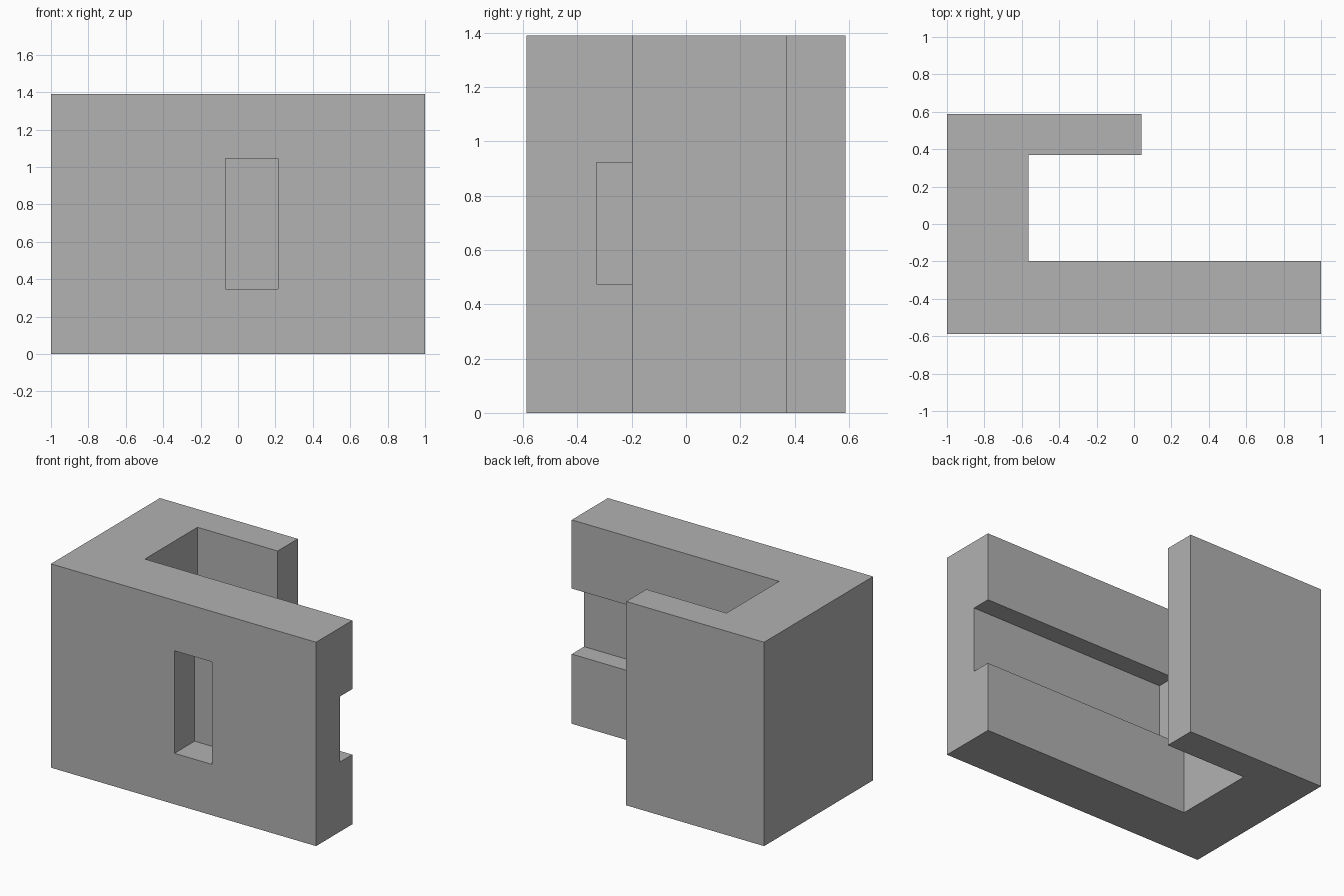
import bpy
import bmesh

cube = bpy.data.objects.get("Cube")
if cube:
    bpy.data.objects.remove(cube, do_unlink=True)

HEIGHT = 1.39

# Single grey material
grey = bpy.data.materials.new("plain_grey")
grey.use_nodes = True
colour = (0.445, 0.445, 0.445, 1)
grey.diffuse_color = colour
grey.node_tree.nodes["Principled BSDF"].inputs["Base Color"].default_value = colour


def prism(name, outline, z0, z1):
    """Extrude a flat outline from z0 up to z1."""
    bm = bmesh.new()
    base = bm.faces.new([bm.verts.new((x, y, z0)) for x, y in outline])
    top = bmesh.ops.extrude_face_region(bm, geom=[base])["geom"]
    verts = [v for v in top if isinstance(v, bmesh.types.BMVert)]
    bmesh.ops.translate(bm, verts=verts, vec=(0, 0, z1 - z0))
    bmesh.ops.recalc_face_normals(bm, faces=bm.faces)
    mesh = bpy.data.meshes.new(name)
    bm.to_mesh(mesh)
    bm.free()
    mesh.materials.append(grey)
    obj = bpy.data.objects.new(name, mesh)
    bpy.context.collection.objects.link(obj)
    return obj


def cut(target, name, x, y, z):
    """Subtract a box given by its x, y and z ranges."""
    corners = [(x[0], y[0]), (x[1], y[0]), (x[1], y[1]), (x[0], y[1])]
    cutter = prism(name, corners, *z)
    cutter.hide_render = True
    mod = target.modifiers.new(name, "BOOLEAN")
    mod.operation = "DIFFERENCE"
    mod.solver = "EXACT"
    mod.object = cutter
    bpy.context.view_layer.objects.active = target
    bpy.ops.object.modifier_apply(modifier=mod.name)
    bpy.data.objects.remove(cutter, do_unlink=True)


# Hook-shaped body: long front wall, side wall, short back wall
body = prism("bracket_body", [
    (-1, -0.587), (1, -0.587), (1, -0.197), (-0.565, -0.197),
    (-0.565, 0.37), (0.04, 0.37), (0.04, 0.587), (-1, 0.587),
], 0, HEIGHT)

# Blind pocket in the front face
cut(body, "front_pocket", (-0.068, 0.215), (-0.7, -0.37), (0.347, 1.046))

# Slot along the inner face of the front wall, open at the free end
cut(body, "inner_slot", (-0.48, 1.1), (-0.33, -0.1), (0.475, 0.922))
